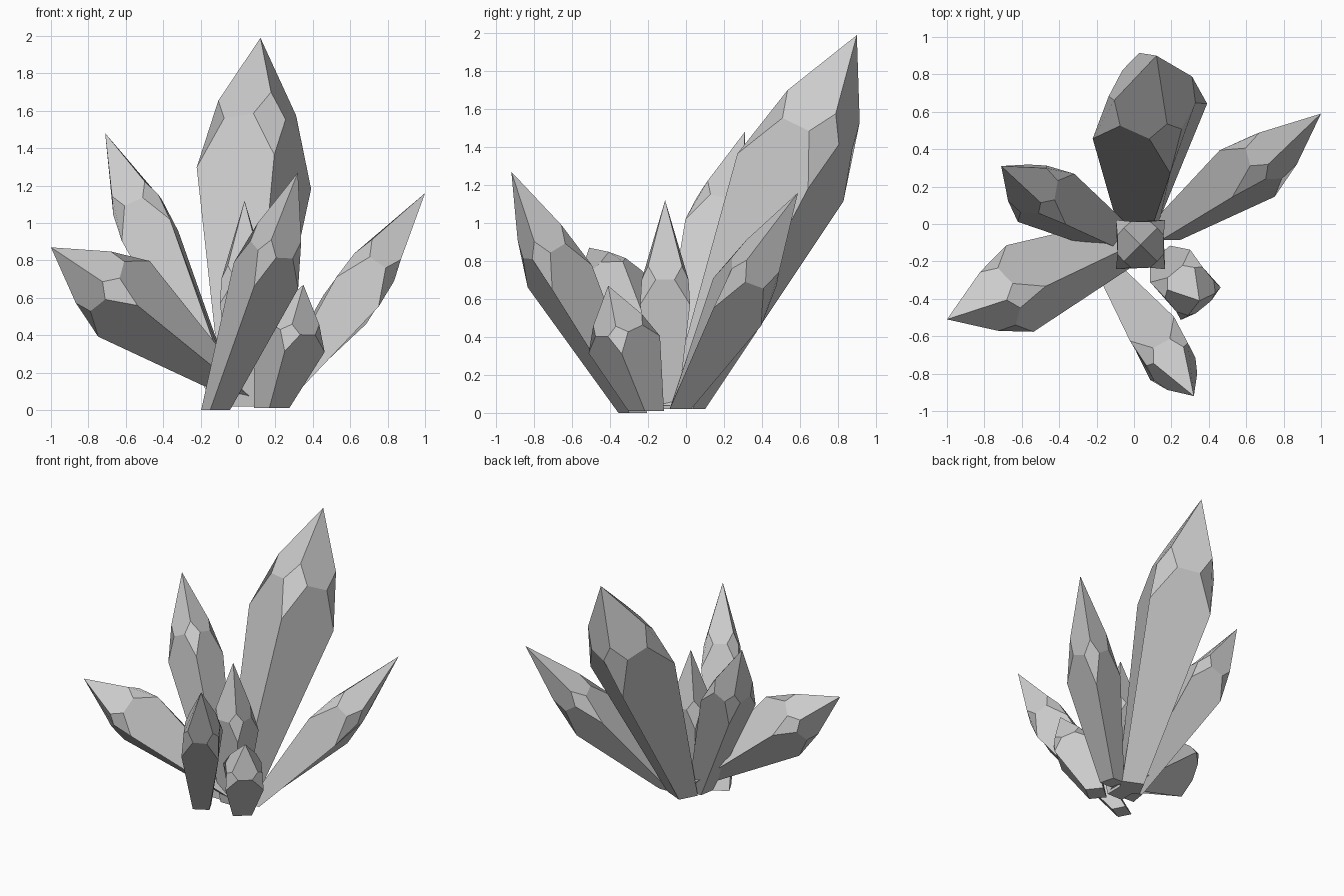
import bpy
import bmesh
from mathutils import Vector

if "Cube" in bpy.data.objects:
    bpy.data.objects.remove(bpy.data.objects["Cube"])


def crystal(name, tip, mid, base, corner, radius, base_ratio=0.45, low=0.28, high=0.42):
    """Flared square prism with a pyramid tip and a diamond facet cut at each corner.
    mid = axis point at the body corners, corner = direction of one body corner."""
    tip, mid, base = Vector(tip), Vector(mid), Vector(base)
    axis = tip - mid
    n = axis.normalized()
    u = Vector(corner)
    u = (u - n * u.dot(n)).normalized()
    v = n.cross(u)
    dirs = [u, v, -u, -v]

    bm = bmesh.new()
    apex = bm.verts.new(tip)
    foot, body, ridge, left, right = [], [], [], [], []
    for i, d in enumerate(dirs):
        nxt, prv = dirs[(i + 1) % 4], dirs[i - 1]
        flat = Vector((d.x, d.y, 0))
        foot.append(bm.verts.new(base + flat * radius * base_ratio))
        body.append(bm.verts.new(mid + d * radius))
        ridge.append(bm.verts.new(mid + axis * high + d * radius * 0.68))
        s = radius * 0.94
        left.append(bm.verts.new(mid + axis * low + (d * 0.7 + nxt * 0.3) * s))
        right.append(bm.verts.new(mid + axis * low + (d * 0.7 + prv * 0.3) * s))
    for i in range(4):
        j = (i + 1) % 4
        bm.faces.new((foot[i], foot[j], body[j], right[j], left[i], body[i]))
        bm.faces.new((body[i], left[i], ridge[i], right[i]))
        bm.faces.new((left[i], right[j], ridge[j], apex, ridge[i]))
    bm.faces.new(foot[::-1])
    bmesh.ops.recalc_face_normals(bm, faces=bm.faces)
    mesh = bpy.data.meshes.new(name)
    bm.to_mesh(mesh)
    bm.free()
    obj = bpy.data.objects.new(name, mesh)
    bpy.context.collection.objects.link(obj)
    return obj


# Tall crystal leaning back
crystal("tall_crystal", (0.12, 0.90, 1.99), (0.085, 0.55, 1.24), (0.03, 0.0, 0.02),
        (0.115, -0.29, 0.14), 0.325, 0.36, 0.33, 0.5)
# Upright centre crystal
crystal("centre_crystal", (0.035, -0.11, 1.12), (0.035, -0.11, 0.57), (0.035, -0.11, 0.02),
        (1, 1, 0), 0.186, 0.5, 0.24, 0.37)
# Left crystal, leaning low
crystal("left_crystal", (-1.0, -0.51, 0.87), (-0.61, -0.345, 0.595), (0.07, -0.05, 0.04),
        (0.10, -0.215, -0.055), 0.245)
# Right crystal
crystal("right_crystal", (1.0, 0.59, 1.16), (0.605, 0.27, 0.585), (0.18, -0.03, 0.02),
        (0.135, -0.13, -0.045), 0.195)
# Back left crystal
crystal("back_left_crystal", (-0.71, 0.31, 1.48), (-0.47, 0.14, 0.93), (-0.06, -0.10, 0.03),
        (0.15, 0.13, 0.03), 0.2)
# Front crystal
crystal("front_crystal", (0.32, -0.92, 1.27), (0.15, -0.665, 0.72), (-0.12, -0.28, 0.0),
        (-0.18, 0.04, 0.08), 0.19)
# Short front right crystal
crystal("short_crystal", (0.35, -0.41, 0.67), (0.275, -0.325, 0.36), (0.18, -0.21, 0.01),
        (1, -0.05, -0.35), 0.195, 0.5)
